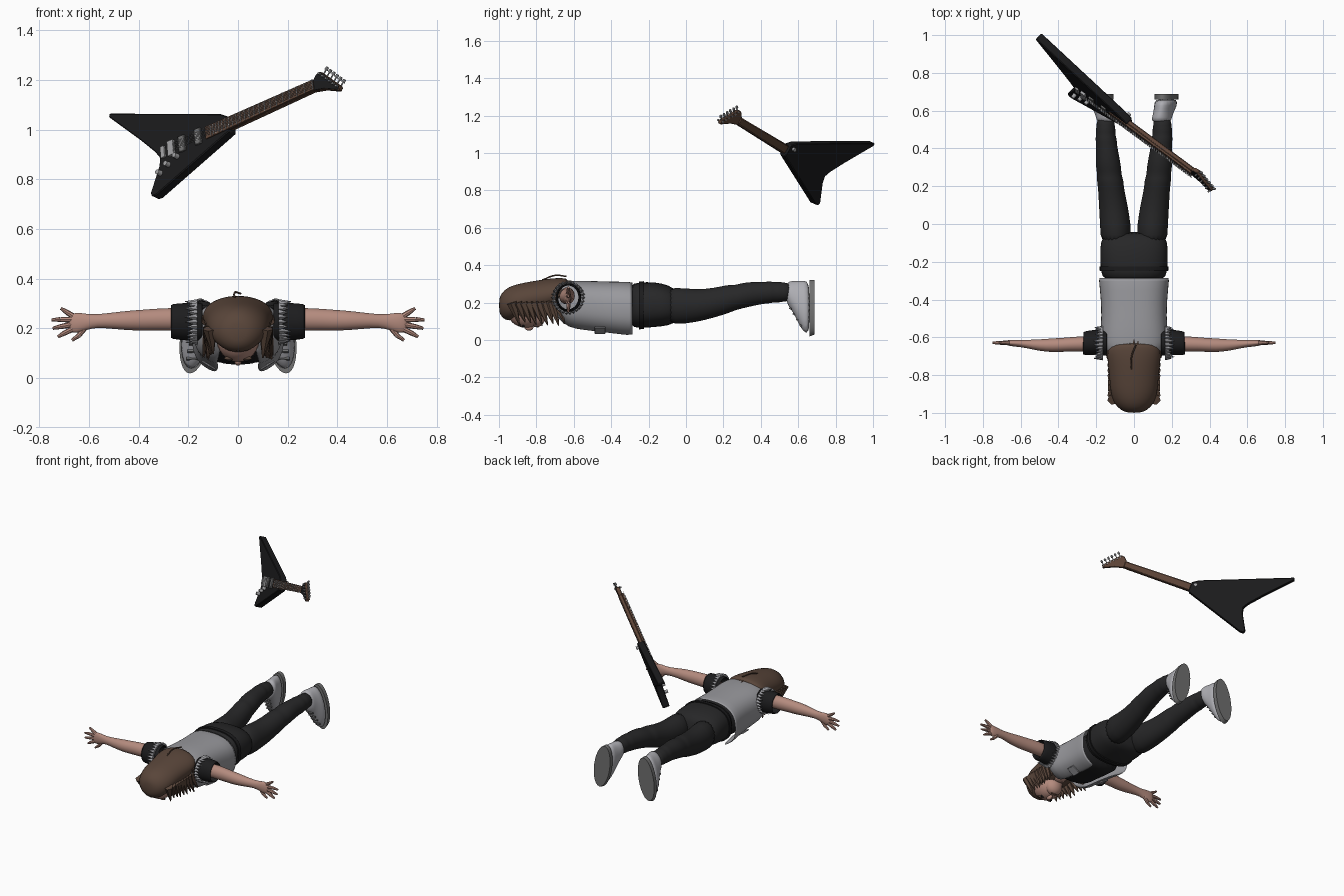
import bpy, bmesh, math, random
from mathutils import Matrix, Vector

random.seed(4)
if "Cube" in bpy.data.objects:
    bpy.data.objects.remove(bpy.data.objects["Cube"])


def material(name, r, g, b):
    m = bpy.data.materials.new(name)
    m.use_nodes = True
    m.diffuse_color = (r, g, b, 1)
    m.node_tree.nodes["Principled BSDF"].inputs["Base Color"].default_value = (r, g, b, 1)
    return m


SKIN = material("skin", .46, .26, .21)
HAIR = material("brown hair", .10, .06, .042)
VEST = material("grey denim", .32, .32, .34)
SHIRT = material("black cloth", .012, .012, .013)
PANTS = material("charcoal trousers", .02, .02, .021)
SHOE = material("pale shoe", .42, .42, .45)
SOLE = material("sole grey", .16, .16, .16)
BLACK = material("black lacquer", .011, .011, .012)
WOOD = material("neck wood", .11, .058, .038)
METAL = material("steel", .36, .36, .37)


def finish(bm, name, mat, matrix=None, subsurf=0, bevel=0, thick=0):
    bmesh.ops.recalc_face_normals(bm, faces=bm.faces)
    mesh = bpy.data.meshes.new(name)
    bm.to_mesh(mesh)
    bm.free()
    mesh.materials.append(mat)
    ob = bpy.data.objects.new(name, mesh)
    bpy.context.collection.objects.link(ob)
    if matrix:
        ob.matrix_world = matrix
    if thick:
        ob.modifiers.new("Solidify", 'SOLIDIFY').thickness = thick
    if subsurf:
        ob.modifiers.new("Subsurf", 'SUBSURF').levels = subsurf
        ob.modifiers["Subsurf"].render_levels = subsurf
    if bevel:
        ob.modifiers.new("Bevel", 'BEVEL').width = bevel
    bpy.ops.object.select_all(action='DESELECT')
    ob.select_set(True)
    bpy.context.view_layer.objects.active = ob
    bpy.ops.object.shade_smooth_by_angle(angle=math.radians(180 if subsurf else 35))
    return ob


def loft(name, mat, sections, axis='y', side=1, n=20, power=1.0, caps=True, cut=None,
         shear=0, subsurf=1, thick=0):
    """Skin rings (position, centre a, centre z, radius a, radius z) along an axis."""
    bm = bmesh.new()
    rings = []
    for p, ca, cz, ra, rz in sections:
        ring = []
        for i in range(n):
            t = 2 * math.pi * i / n
            c, s = math.cos(t), math.sin(t)
            a = ca + ra * math.copysign(abs(c) ** power, c)
            z = cz + rz * math.copysign(abs(s) ** power, s)
            a += shear * (.17 - z)
            ring.append(bm.verts.new((side * a, p, z) if axis == 'y' else (side * p, a, z)))
        rings.append(ring)
    for r, q in zip(rings, rings[1:]):
        for i in range(n):
            bm.faces.new((r[i], r[(i + 1) % n], q[(i + 1) % n], q[i]))
    if caps:
        bm.faces.new(rings[0])
        bm.faces.new(rings[-1])
    if cut:
        bmesh.ops.delete(bm, geom=[f for f in bm.faces if cut(f.calc_center_median())],
                         context='FACES')
    return finish(bm, name, mat, subsurf=subsurf, thick=thick)


def limb(bm, a, b, r1, r2, n=8):
    """Tapered round bar between two points."""
    a, b = Vector(a), Vector(b)
    rot = (b - a).to_track_quat('Z', 'Y').to_matrix().to_4x4()
    bmesh.ops.create_cone(bm, cap_ends=True, segments=n, radius1=r1, radius2=r2,
                          depth=(b - a).length, matrix=Matrix.Translation((a + b) / 2) @ rot)


def box(bm, loc, size, rot=Matrix()):
    bmesh.ops.create_cube(bm, size=1, matrix=Matrix.Translation(loc) @ rot
                          @ Matrix.Diagonal((*size, 1)))


def ball(name, mat, loc, size):
    bm = bmesh.new()
    bmesh.ops.create_uvsphere(bm, u_segments=24, v_segments=16, radius=1,
                              matrix=Matrix.Translation(loc) @ Matrix.Diagonal((*size, 1)))
    return finish(bm, name, mat)


def plate(name, mat, outline, low, high, matrix, bevel=0):
    bm = bmesh.new()
    f = bm.faces.new([bm.verts.new((x, y, low)) for x, y in outline])
    top = bmesh.ops.extrude_face_region(bm, geom=[f])["geom"]
    bmesh.ops.translate(bm, vec=(0, 0, high - low),
                        verts=[v for v in top if isinstance(v, bmesh.types.BMVert)])
    return finish(bm, name, mat, matrix, bevel=bevel)


# Torso: shirt inside an open-fronted vest
torso = [(-.72, 0, .22, .08, .07), (-.69, 0, .21, .14, .10), (-.63, 0, .185, .185, .13),
         (-.55, 0, .18, .175, .138), (-.42, 0, .17, .172, .142), (-.28, 0, .16, .19, .152)]
loft("vest", VEST, torso, power=.8, n=32, caps=False, thick=.01,
     cut=lambda c: c.z < .15 and abs(c.x) < .075)
loft("shirt", SHIRT, [(y, a, z + .008, ra - .016, rz - .022) for y, a, z, ra, rz in torso],
     power=.85)

# Trousers
loft("hips", PANTS, [(-.31, 0, .185, .165, .115), (-.25, 0, .185, .178, .125),
                     (-.17, 0, .19, .182, .122), (-.09, 0, .185, .18, .11),
                     (-.04, 0, .18, .15, .08)], power=.8)
loft("belt", BLACK, [(-.25, 0, .185, .181, .128), (-.225, 0, .186, .183, .128)],
     power=.8, n=32, subsurf=0)

for s, tag in ((1, "left"), (-1, "right")):
    loft(tag + "_leg", PANTS, [
        (-.12, .095, .185, .085, .105), (0, .098, .18, .082, .095), (.1, .11, .187, .077, .083),
        (.2, .123, .212, .068, .078), (.23, .126, .22, .072, .076), (.26, .13, .225, .064, .068),
        (.3, .135, .237, .068, .069), (.36, .14, .247, .062, .065), (.42, .145, .252, .055, .058),
        (.45, .148, .255, .058, .06), (.475, .15, .255, .05, .053), (.5, .15, .256, .054, .057),
        (.52, .15, .256, .047, .05), (.56, .15, .256, .05, .052)], side=s)

    # Shoe: toes point down, sole faces back
    loft(tag + "_shoe", SHOE, [
        (.535, .155, .25, .052, .06), (.565, .158, .24, .052, .077), (.595, .163, .208, .053, .108),
        (.625, .168, .18, .057, .138), (.665, .172, .17, .06, .15)], side=s, shear=.14)
    loft(tag + "_sole", SOLE, [(.66, .172, .17, .06, .151), (.688, .172, .175, .06, .146)],
         side=s, n=32, subsurf=0, shear=.14)
    bm = bmesh.new()
    for i in range(4):
        box(bm, (s * (.168 + .005 * i), .558 + .018 * i, .168 - .03 * i), (.05, .012, .008),
            Matrix.Rotation(-.5, 4, 'X'))
    finish(bm, tag + "_laces", SOLE)

    # Arm, sleeve and frayed armhole
    loft(tag + "_sleeve", SHIRT, [(.14, -.63, .225, .07, .08), (.2, -.625, .227, .068, .077),
                                  (.272, -.632, .228, .064, .072)], 'x', s, caps=False, thick=.01)
    loft(tag + "_arm", SKIN, [
        (.16, -.635, .235, .045, .05), (.3, -.635, .237, .041, .046), (.38, -.64, .233, .037, .043),
        (.43, -.642, .232, .038, .041), (.5, -.642, .231, .031, .034), (.57, -.635, .23, .022, .026),
        (.61, -.632, .226, .019, .033), (.65, -.63, .222, .018, .044), (.685, -.628, .22, .011, .036)],
        'x', s, n=16)
    bm = bmesh.new()
    for base, mid, tip in (((.665, .25), (.69, .266), (.713, .281)),
                           ((.67, .235), (.715, .236), (.75, .234)),
                           ((.67, .215), (.715, .207), (.746, .2)),
                           ((.665, .198), (.7, .18), (.725, .166)),
                           ((.61, .21), (.64, .172), (.668, .152))):
        a, b, c = [(s * x, -.629, z) for x, z in (base, mid, tip)]
        limb(bm, a, b, .012, .010)
        limb(bm, b, c, .010, .006)
    finish(bm, tag + "_fingers", SKIN)
    bm = bmesh.new()
    for i in range(26):
        t = 2 * math.pi * i / 26
        d = Vector((0, math.cos(t), math.sin(t)))
        root = Vector((s * .165, -.63, .226)) + d * .078
        limb(bm, root, root + Vector((s * random.uniform(.03, .05), 0, 0)) + d * .005, .014, .001, 4)
    finish(bm, tag + "_frayed_armhole", VEST)

    # Chest pocket flap
    bm = bmesh.new()
    box(bm, (s * .118, -.46, .052), (.065, .06, .009), Matrix.Rotation(-s * .55, 4, 'Y'))
    finish(bm, tag + "_pocket", VEST, bevel=.003)

# Head, face down
loft("neck", SKIN, [(-.8, 0, .18, .055, .055), (-.66, 0, .2, .06, .06)])
ball("head", SKIN, (0, -.855, .165), (.088, .105, .1))
ball("jaw", SKIN, (0, -.8, .13), (.06, .05, .062))
ball("nose", SKIN, (0, -.84, .068), (.014, .024, .018))
ball("mouth", WOOD, (0, -.795, .072), (.024, .007, .006))
for s, tag in ((1, "left"), (-1, "right")):
    ball(tag + "_eye", BLACK, (s * .034, -.87, .075), (.013, .007, .008))
    ball(tag + "_eyebrow", HAIR, (s * .034, -.89, .08), (.022, .006, .008))

# Long hair over skull, with side locks and ragged ends
loft("hair", HAIR, [
    (-1.0, 0, .185, .035, .035), (-.985, 0, .187, .072, .068), (-.95, 0, .19, .108, .095),
    (-.89, 0, .213, .126, .09), (-.82, 0, .225, .131, .09), (-.75, 0, .235, .138, .092),
    (-.69, 0, .25, .145, .083), (-.65, 0, .265, .135, .066), (-.63, 0, .285, .09, .042)])
bm = bmesh.new()
for i in range(15):
    x = -.14 + .02 * i
    z = .325 - 3.2 * x * x
    limb(bm, (x * .9, -.70, z - .03), (x * 1.05, -.60 - random.uniform(0, .04) - abs(x) * .3, z - .01),
         .024, .002, 6)
for s in (1, -1):
    for i in range(9):
        y = -.93 + .03 * i
        limb(bm, (s * .112, y, .2), (s * (.1 + .005 * i), y + .04, random.uniform(.075, .1)),
             .03, .003, 6)
finish(bm, "hair_tufts", HAIR)
curve = bpy.data.curves.new("stray_strand", 'CURVE')
curve.dimensions = '3D'
curve.bevel_depth = .004
spline = curve.splines.new('BEZIER')
path = [(-.015, -.77, .32), (-.012, -.70, .345), (.01, -.64, .34)]
spline.bezier_points.add(len(path) - 1)
for p, co in zip(spline.bezier_points, path):
    p.co = co
    p.handle_left_type = p.handle_right_type = 'AUTO'
curve.materials.append(HAIR)
bpy.context.collection.objects.link(bpy.data.objects.new("stray_strand", curve))

# Guitar frame: u along the neck, n out of the strings
n = Vector((-.65, -.70, .30)).normalized()
u = Vector((.739, -.575, .349))
u = (u - n * u.dot(n)).normalized()
G = Matrix.Translation((-.025, .53, 1.02)) @ Matrix((u, n.cross(u), n)).transposed().to_4x4()

plate("guitar_body", BLACK, [
    (0, -.035), (0, .03), (-.04, .057), (-.608, .277), (-.614, .264), (-.46, .10), (-.39, .02),
    (-.368, -.015), (-.375, -.05), (-.43, -.15), (-.425, -.168), (-.40, -.17)],
    -.025, .02, G, bevel=.004)
plate("guitar_neck", WOOD, [(-.05, -.026), (.45, -.021), (.45, .021), (-.05, .026)],
      -.012, .016, G, bevel=.006)
plate("fretboard", WOOD, [(-.12, -.027), (.45, -.022), (.45, .022), (-.12, .027)], .015, .025, G)
plate("headstock", WOOD, [(.44, -.022), (.5, -.036), (.572, -.069), (.582, -.052), (.485, .05),
                          (.462, .045), (.44, .022)], -.008, .014, G, bevel=.003)
plate("headstock_face", BLACK, [(.45, -.022), (.5, -.033), (.57, -.065), (.577, -.052),
                                (.485, .046), (.464, .041), (.45, .022)], .013, .017, G)

bm = bmesh.new()
for i in range(22):
    box(bm, (.45 - .56 * (1 - .945 ** i) / .72, 0, .026), (.003, .046, .003))
for i in range(6):
    v = -.017 + .0068 * i
    box(bm, (.08, v, .031), (.76, .0014, .0014))
finish(bm, "frets_and_strings", METAL, G)

bm = bmesh.new()
for i in range(6):
    p = Vector((.488 + .0165 * i, .036 - .0175 * i, 0))
    limb(bm, p + Vector((0, 0, -.012)), p + Vector((0, 0, .028)), .005, .005)
    out = Vector((.72, .69, 0))
    limb(bm, p + out * .008, p + out * .028, .003, .003)
    limb(bm, p + out * .024, p + out * .038, .008, .006)
finish(bm, "tuners", METAL, G)

bm = bmesh.new()
box(bm, (-.30, 0, .026), (.03, .065, .014))
box(bm, (-.345, 0, .024), (.02, .05, .01))
for x, y in ((-.37, -.085), (-.325, -.063), (-.277, -.045)):
    limb(bm, (x, y, .018), (x, y, .042), .012, .010, 14)
limb(bm, (-.03, .02, -.04), (-.03, .02, -.02), .012, .009, 12)
finish(bm, "bridge_and_knobs", METAL, G)

bm = bmesh.new()
for x in (-.16, -.245):
    box(bm, (x, 0, .023), (.032, .07, .012))
finish(bm, "pickups", SOLE, G, bevel=.002)
